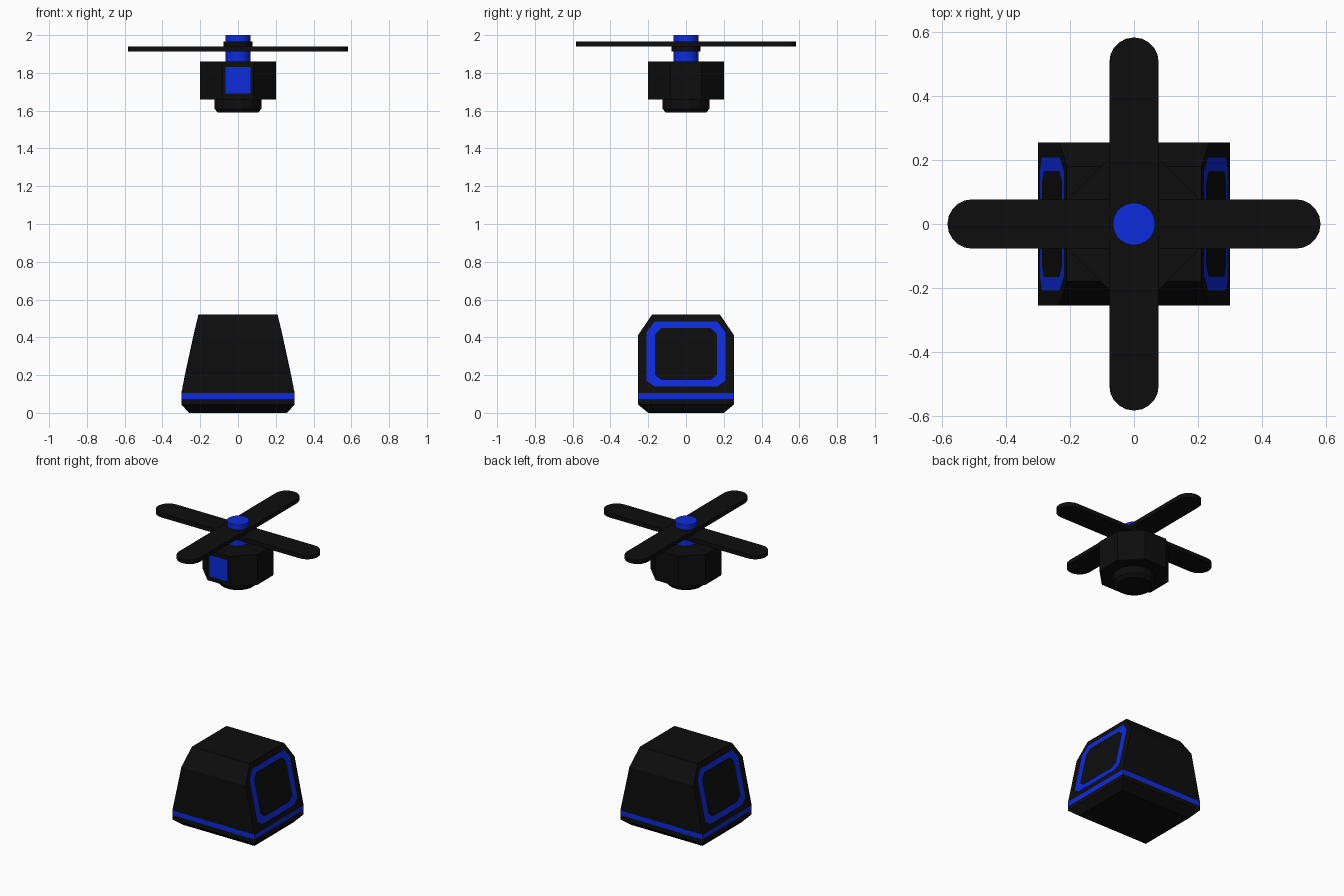
import bpy, bmesh
from math import cos, sin, pi

if "Cube" in bpy.data.objects:
    bpy.data.objects.remove(bpy.data.objects["Cube"])


def material(name, rgb):
    m = bpy.data.materials.new(name)
    m.diffuse_color = (*rgb, 1)
    m.use_nodes = True
    m.node_tree.nodes["Principled BSDF"].inputs["Base Color"].default_value = m.diffuse_color
    return m


BLACK = material("black", (0.004, 0.004, 0.004))
BLUE = material("blue", (0.004, 0.024, 0.74))


def loft(name, rings, mats=(BLACK,), blue_bands=()):
    """Skin a stack of equal-length point rings and cap both ends."""
    bm = bmesh.new()
    loops = [[bm.verts.new(p) for p in ring] for ring in rings]
    n = len(rings[0])
    for k, (a, b) in enumerate(zip(loops, loops[1:])):
        for i in range(n):
            j = (i + 1) % n
            f = bm.faces.new((a[i], a[j], b[j], b[i]))
            f.material_index = 1 if k in blue_bands else 0
    bm.faces.new(loops[0][::-1])
    bm.faces.new(loops[-1])
    bmesh.ops.recalc_face_normals(bm, faces=bm.faces)
    me = bpy.data.meshes.new(name)
    bm.to_mesh(me)
    bm.free()
    for m in mats:
        me.materials.append(m)
    ob = bpy.data.objects.new(name, me)
    bpy.context.collection.objects.link(ob)
    return ob


def rect(hx, hy, z):
    return [(-hx, -hy, z), (hx, -hy, z), (hx, hy, z), (-hx, hy, z)]


def lathe(name, profile, sides, mat):
    rings = [[(r * cos(2 * pi * (i + .5) / sides), r * sin(2 * pi * (i + .5) / sides), z)
              for i in range(sides)] for r, z in profile]
    return loft(name, rings, (mat,))


# Tapered base with a blue stripe
SLOPE = 0.09 / 0.415


def side_x(z):
    return 0.30 - SLOPE * (z - 0.105)


loft("base", [rect(0.26, 0.20, 0), rect(0.30, 0.255, 0.045), rect(0.30, 0.255, 0.074),
              rect(0.30, 0.255, 0.105), rect(side_x(0.41), 0.255, 0.41),
              rect(0.21, 0.18, 0.52)], (BLACK, BLUE), (2,))


# Framed panels lying flush on the sloping sides
def side_panel(name, s, hy, z0, z1, cy, c_low, c_top, out, mat):
    half = [(hy - cy, z0), (hy, z0 + c_low), (hy, z1 - c_top), (hy - cy, z1)]
    outline = half + [(-y, z) for y, z in reversed(half)]
    rings = [[(s * (side_x(z) + d), y, z) for y, z in outline] for d in (-0.01, out)]
    loft(name, rings, (mat,))


for side, s in (("left", -1), ("right", 1)):
    side_panel(side + "_panel_frame", s, 0.208, 0.14, 0.483, 0.042, 0.03, 0.055, 0.001, BLUE)
    side_panel(side + "_panel_screen", s, 0.165, 0.175, 0.449, 0.034, 0.026, 0.034, 0.002, BLACK)

# Octagonal rotor housing, lower knob and front window
lathe("rotor_housing", [(0.2 / cos(pi / 8), 1.66), (0.2 / cos(pi / 8), 1.86)], 8, BLACK)
lathe("lower_knob", [(0.109, 1.59), (0.127, 1.61), (0.127, 1.67)], 16, BLACK)
loft("front_window", [[(x, y, z) for x, z in ((-.066, 1.69), (.066, 1.69), (.066, 1.83), (-.066, 1.83))]
                      for y in (-0.19, -0.2015)], (BLUE,))

# Rotor shaft
lathe("rotor_shaft", [(0.066, 1.85), (0.066, 2.0)], 24, BLUE)


# Two crossed round-ended blades
def blade(name, z0, z1, turned):
    r, c = 0.077, 0.505
    pts = [(e * (c + r * cos(a)), e * r * sin(a)) for e in (1, -1)
           for a in [-pi / 2 + pi * i / 10 for i in range(11)]]
    if turned:
        pts = [(-y, x) for x, y in pts]
    loft(name, [[(x, y, z) for x, y in pts] for z in (z0, z1)])


blade("blade_across", 1.913, 1.94, False)
blade("blade_lengthwise", 1.94, 1.967, True)
